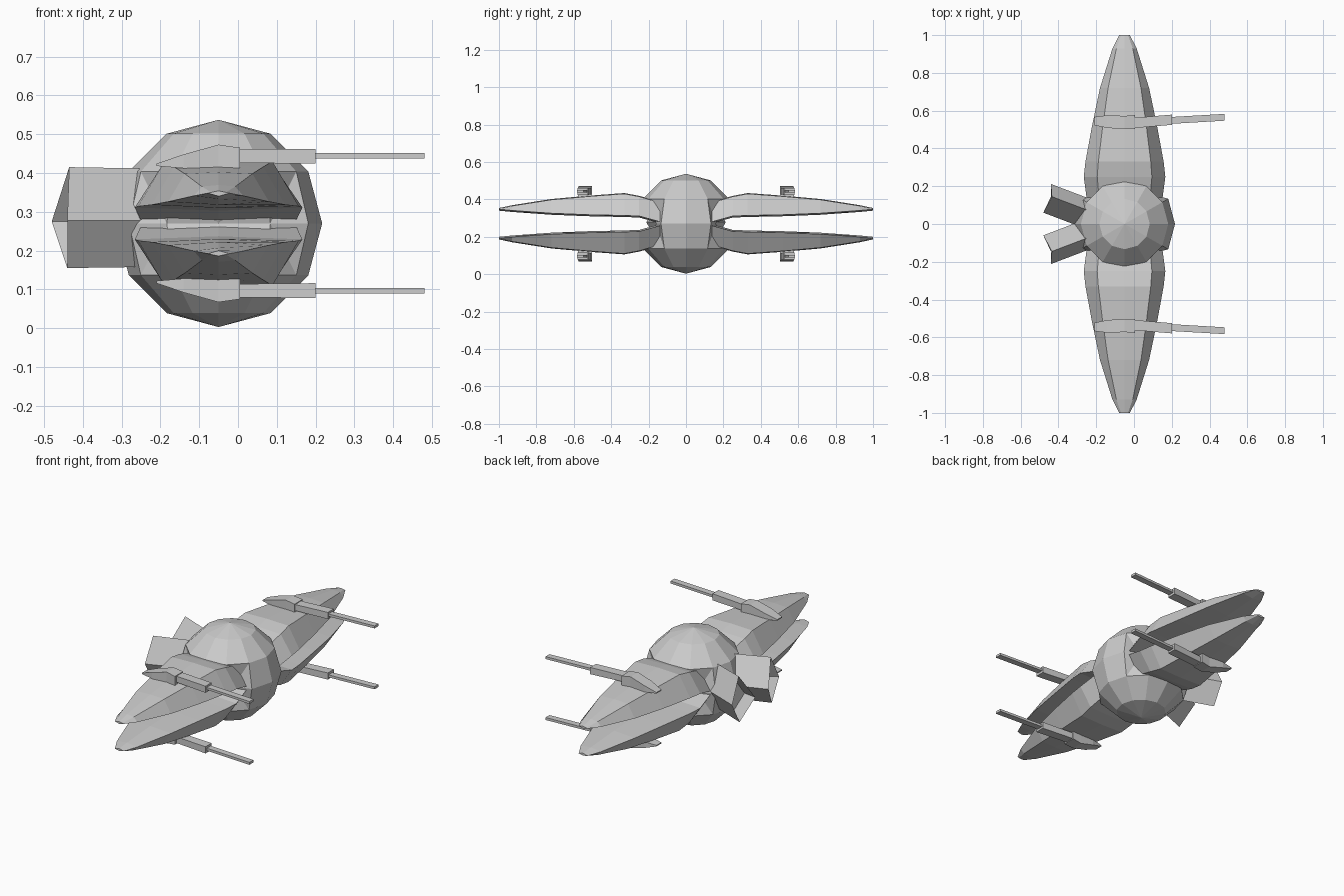
import bpy, bmesh, math

if "Cube" in bpy.data.objects:
    bpy.data.objects.remove(bpy.data.objects["Cube"])

MID = 0.27  # height of the symmetry plane


def make_object(name, bm, mirror=(False, False, False)):
    bmesh.ops.recalc_face_normals(bm, faces=bm.faces)
    me = bpy.data.meshes.new(name)
    bm.to_mesh(me)
    bm.free()
    ob = bpy.data.objects.new(name, me)
    ob.location.z = MID
    bpy.context.collection.objects.link(ob)
    if any(mirror):
        m = ob.modifiers.new("mirror", 'MIRROR')
        m.use_axis = mirror
        m.use_mirror_merge = False
    return ob


def loft(bm, sections):
    """Skin a list of equal-length rings and cap both ends; returns end cap."""
    rings = [[bm.verts.new(p) for p in s] for s in sections]
    n = len(rings[0])
    for a, b in zip(rings, rings[1:]):
        for i in range(n):
            j = (i + 1) % n
            bm.faces.new((a[i], a[j], b[j], b[i]))
    bm.faces.new(rings[0])
    return bm.faces.new(rings[-1])


def box_ring(x, y, hy, z0, z1):
    return [(x, y - hy, z0), (x, y + hy, z0), (x, y + hy, z1), (x, y - hy, z1)]


# Faceted ball hull, pinched at the wing roots
bm = bmesh.new()
bmesh.ops.create_uvsphere(bm, u_segments=12, v_segments=6, radius=0.267)
for v in bm.verts:
    v.co.x -= 0.05
    if abs(v.co.z) < 0.01:
        v.co.y = max(-0.16, min(0.16, v.co.y))
bmesh.ops.triangulate(bm, faces=bm.faces)
make_object("hull", bm)

# Four tapered wings: (y, half width, edge z, top z)
stations = [(0.13, 0.200, 0.000, 0.110), (0.25, 0.216, 0.033, 0.145),
            (0.33, 0.207, 0.036, 0.160), (0.52, 0.172, 0.040, 0.146),
            (0.72, 0.130, 0.048, 0.128), (0.93, 0.064, 0.063, 0.095),
            (1.00, 0.028, 0.070, 0.080)]
bm = bmesh.new()
loft(bm, [[(-0.05 - w, y, e + 0.008), (-0.05 - w * 0.67, y, t), (-0.05, y, t + 0.004),
           (-0.05 + w * 0.67, y, t), (-0.05 + w, y, e + 0.008), (-0.05, y, e)]
          for y, w, e, t in stations])
make_object("wings", bm, (False, True, True))

# Gun mounts, housings and barrels on every wing
gun_parts = {
    "gun_mounts": [(-0.21, 0.545, 0.022, 0.148, 0.154), (-0.14, 0.542, 0.034, 0.142, 0.178),
                   (-0.05, 0.538, 0.034, 0.135, 0.203), (0.005, 0.540, 0.037, 0.138, 0.195)],
    "gun_housings": [(0.0, 0.535, 0.027, 0.156, 0.191), (0.2, 0.552, 0.027, 0.154, 0.192)],
    "gun_barrels": [(0.19, 0.548, 0.018, 0.167, 0.181), (0.48, 0.565, 0.018, 0.167, 0.181)],
}
for name, rows in gun_parts.items():
    bm = bmesh.new()
    loft(bm, [box_ring(*r) for r in rows])
    make_object(name, bm, (False, True, True))

# Two splayed diamond-section thrusters with recessed nozzles
end = [(-0.435, 0.145, 0.145), (-0.44, 0.212, 0.008),
       (-0.44, 0.145, -0.115), (-0.48, 0.06, 0.005)]
start = [(x + 0.25, y - 0.095, z * 0.97) for x, y, z in end]
bm = bmesh.new()
nozzle = loft(bm, [start, end])
bm.normal_update()
bmesh.ops.recalc_face_normals(bm, faces=bm.faces)
bmesh.ops.inset_region(bm, faces=[nozzle], thickness=0.018)
for v in nozzle.verts:
    v.co.x += 0.07
    v.co.y -= 0.027
make_object("thrusters", bm, (False, True, False))
